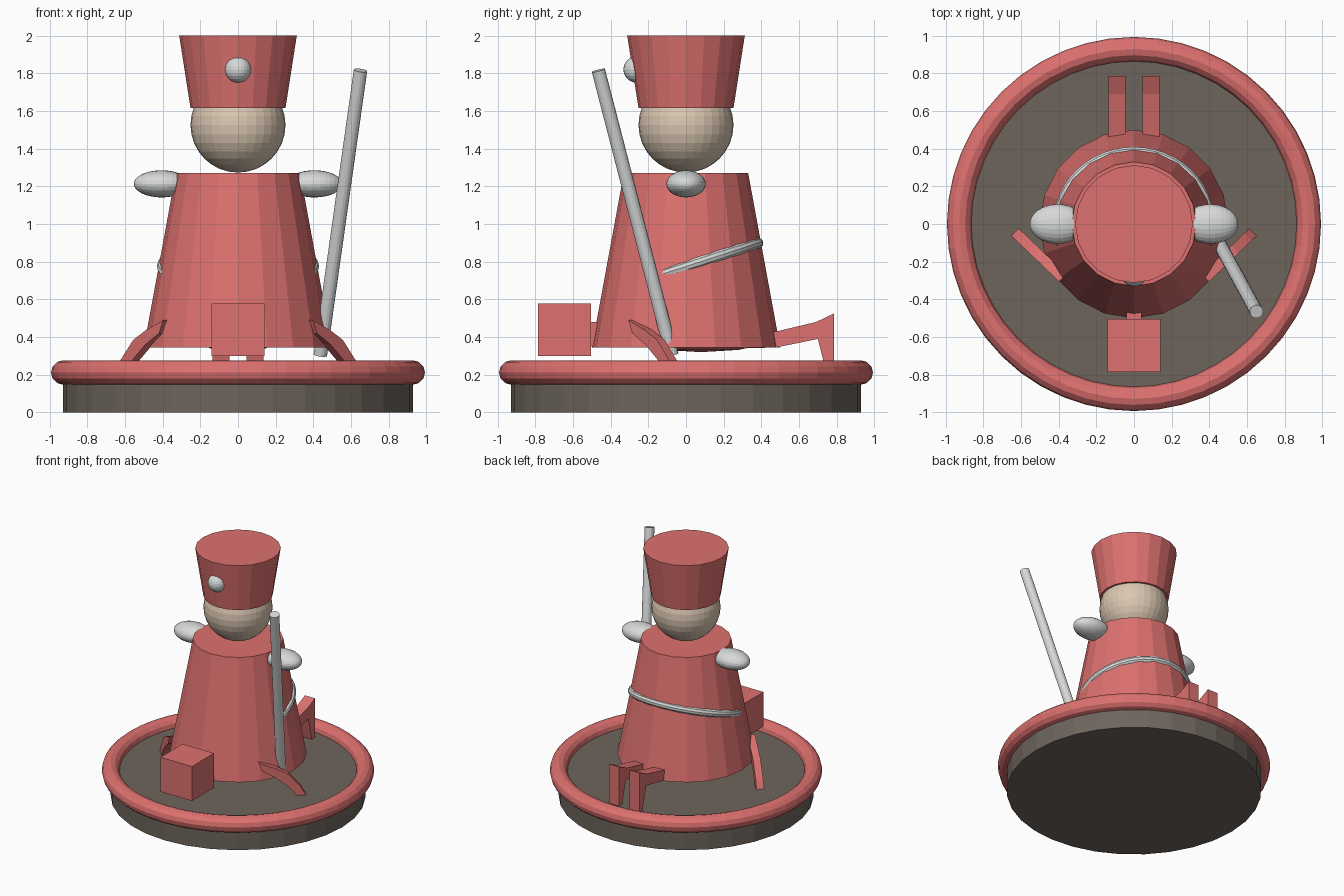
import bpy, bmesh, math
from mathutils import Matrix, Vector

if "Cube" in bpy.data.objects:
    bpy.data.objects.remove(bpy.data.objects["Cube"])


def material(name, rgb):
    m = bpy.data.materials.new(name)
    m.diffuse_color = (*rgb, 1)
    m.use_nodes = True
    m.node_tree.nodes["Principled BSDF"].inputs["Base Color"].default_value = m.diffuse_color
    return m


RED = material("red", (0.72, 0.165, 0.16))
WHITE = material("pale grey", (0.68, 0.70, 0.69))
TAN = material("tan", (0.70, 0.57, 0.44))
BROWN = material("dark brown", (0.155, 0.13, 0.108))


def finish(name, bm, mat):
    bmesh.ops.recalc_face_normals(bm, faces=bm.faces)
    mesh = bpy.data.meshes.new(name)
    bm.to_mesh(mesh)
    bm.free()
    mesh.materials.append(mat)
    ob = bpy.data.objects.new(name, mesh)
    bpy.context.collection.objects.link(ob)
    return ob


def frustum(name, mat, r1, r2, z1, z2, sides):
    bm = bmesh.new()
    bmesh.ops.create_cone(bm, cap_ends=True, segments=sides, radius1=r1, radius2=r2,
                          depth=z2 - z1, matrix=Matrix.Translation((0, 0, (z1 + z2) / 2)))
    return finish(name, bm, mat)


def ball(name, mat, centre, size, u=32, v=16, axis_turn=0):
    bm = bmesh.new()
    mx = Matrix.Translation(centre) @ Matrix.Diagonal((*size, 1)) @ Matrix.Rotation(axis_turn, 4, 'Y')
    bmesh.ops.create_uvsphere(bm, u_segments=u, v_segments=v, radius=1, matrix=mx)
    return finish(name, bm, mat)


def rod(name, mat, a, b, r, sides):
    a, b = Vector(a), Vector(b)
    d = b - a
    mx = Matrix.Translation((a + b) / 2) @ d.to_track_quat('Z', 'Y').to_matrix().to_4x4()
    bm = bmesh.new()
    bmesh.ops.create_cone(bm, cap_ends=True, segments=sides, radius1=r, radius2=r,
                          depth=d.length, matrix=mx)
    return finish(name, bm, mat)


def box(name, mat, lo, hi):
    lo, hi = Vector(lo), Vector(hi)
    bm = bmesh.new()
    bmesh.ops.create_cube(bm, size=1, matrix=Matrix.Translation((lo + hi) / 2)
                          @ Matrix.Diagonal((*(hi - lo), 1)))
    return finish(name, bm, mat)


def torus(name, mat, R, r, centre, tilt=0, major=48, minor=12):
    bpy.ops.mesh.primitive_torus_add(location=centre, rotation=(tilt, 0, 0), major_radius=R,
                                     minor_radius=r, major_segments=major, minor_segments=minor)
    ob = bpy.context.object
    ob.name = name
    ob.data.materials.append(mat)
    return ob


def slab(name, mat, outline, origin, direction, half):
    """Extrude a side outline (distance, height) sideways about a vertical plane."""
    d = Vector((*direction, 0)).normalized()
    side = Vector((-d.y, d.x, 0)) * half
    bm = bmesh.new()
    rings = [[bm.verts.new(Vector((*origin, 0)) + d * s + Vector((0, 0, z)) + side * k)
              for s, z in outline] for k in (-1, 1)]
    for ring in rings:
        bm.faces.new(ring)
    n = len(outline)
    for i in range(n):
        j = (i + 1) % n
        bm.faces.new((rings[0][i], rings[0][j], rings[1][j], rings[1][i]))
    return finish(name, bm, mat)


# Base disc and rounded rim
frustum("base", BROWN, 0.928, 0.928, 0, 0.21, 32)
torus("base_rim", RED, 0.928, 0.0645, (0, 0, 0.212))

# Coat, head and tall hat
frustum("coat", RED, 0.5, 0.33, 0.345, 1.27, 20)
ball("head", TAN, (0, 0, 1.525), (0.252, 0.252, 0.252))
frustum("hat", RED, 0.252, 0.312, 1.615, 2.0, 20)
ball("hat_badge", WHITE, (0, -0.262, 1.82), (0.07, 0.07, 0.07), 24, 12)

# Tilted belt that emerges around the back of the coat
torus("belt", WHITE, 0.40, 0.03, (0, 0, 0.775), math.radians(18), 48, 10)

# Leaning pole
rod("pole", WHITE, (0.437, -0.075, 0.305), (0.65, -0.465, 1.815), 0.036, 16)

# Low creature under the coat: torso, neck and block head
ball("creature_torso", RED, (0, 0.08, 0.41), (0.26, 0.4, 0.09), 10, 6)
box("creature_neck", RED, (-0.04, -0.54, 0.35), (0.04, -0.3, 0.48))
box("creature_head", RED, (-0.14, -0.785, 0.3), (0.14, -0.505, 0.577))

# Legs on both sides
front_leg = [(-0.03, 0.49), (0.1, 0.435), (0.19, 0.385), (0.285, 0.275), (0.32, 0.21),
             (0.25, 0.21), (0.2, 0.275), (0.1, 0.36), (0.0, 0.42)]
back_leg = [(0.3, 0.4), (0.48, 0.43), (0.69, 0.48), (0.785, 0.525), (0.785, 0.21),
            (0.745, 0.21), (0.70, 0.39), (0.48, 0.345), (0.3, 0.34)]
for label, s in (("left", -1), ("right", 1)):
    ball("shoulder_" + label, WHITE, (0.405 * s, 0, 1.213), (0.148, 0.105, 0.072), 24, 16, math.pi / 2)
    slab("front_leg_" + label, RED, front_leg, (0.4 * s, -0.265), (0.72 * s, 0.69), 0.028)
    slab("back_leg_" + label, RED, back_leg, (0.09 * s, 0), (0, 1), 0.045)
